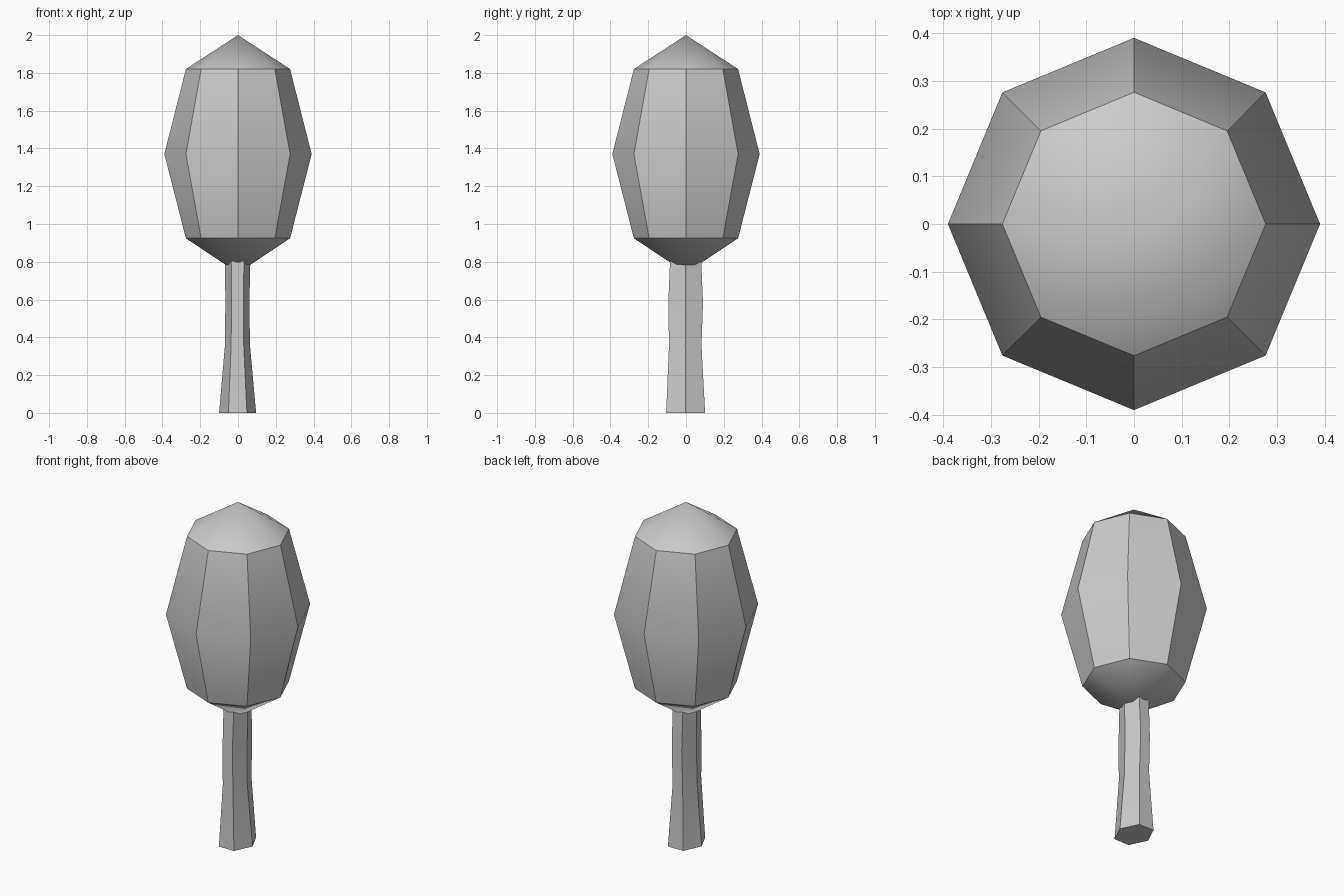
import bpy, bmesh, math

cube = bpy.data.objects.get("Cube")
if cube:
    bpy.data.objects.remove(cube)

grey = bpy.data.materials.new("plain_grey")
grey.use_nodes = True
colour = (0.6, 0.6, 0.6, 1)
grey.diffuse_color = colour
grey.node_tree.nodes["Principled BSDF"].inputs["Base Color"].default_value = colour


def loft(name, sides, rings, bottom_tip=None, top_tip=None):
    """Join rings (z, x radius, y radius, x offset, y offset); close the ends with a tip or a flat cap."""
    bm = bmesh.new()
    loops = []
    for z, rx, ry, ox, oy in rings:
        angles = [math.tau * i / sides for i in range(sides)]
        loops.append([bm.verts.new((ox + rx * math.cos(a), oy + ry * math.sin(a), z)) for a in angles])
    for low, high in zip(loops, loops[1:]):
        for i in range(sides):
            j = (i + 1) % sides
            bm.faces.new((low[i], low[j], high[j], high[i]))
    for loop, tip in ((loops[0], bottom_tip), (loops[-1], top_tip)):
        if tip is None:
            bm.faces.new(loop)
        else:
            apex = bm.verts.new((0, 0, tip))
            for i in range(sides):
                bm.faces.new((loop[i], loop[(i + 1) % sides], apex))
    bmesh.ops.recalc_face_normals(bm, faces=bm.faces)
    mesh = bpy.data.meshes.new(name)
    bm.to_mesh(mesh)
    bm.free()
    mesh.materials.append(grey)
    obj = bpy.data.objects.new(name, mesh)
    bpy.context.collection.objects.link(obj)
    # Smooth the gentle folds, keep the strong edges sharp
    bpy.ops.object.select_all(action="DESELECT")
    obj.select_set(True)
    bpy.context.view_layer.objects.active = obj
    bpy.ops.object.shade_smooth_by_angle(angle=math.radians(30))
    return obj


# Eight-sided crown with pointed ends
crown_rings = [(z, r, r, 0, 0) for z, r in ((0.925, 0.276), (1.37, 0.39), (1.82, 0.276))]
loft("tree_crown", 8, crown_rings, bottom_tip=0.74, top_tip=2.0)

# Six-sided trunk, flared at the foot; a hexagon is narrower in y, so y is widened
widen = 1 / math.sin(math.radians(60))
trunk_rings = [
    (0.0, 0.098, 0.103 * widen, -0.002, -0.002),
    (0.36, 0.066, 0.086 * widen, -0.003, -0.004),
    (0.58, 0.064, 0.092 * widen, -0.003, -0.002),
    (0.86, 0.067, 0.080 * widen, -0.002, -0.002),
]
loft("tree_trunk", 6, trunk_rings)
